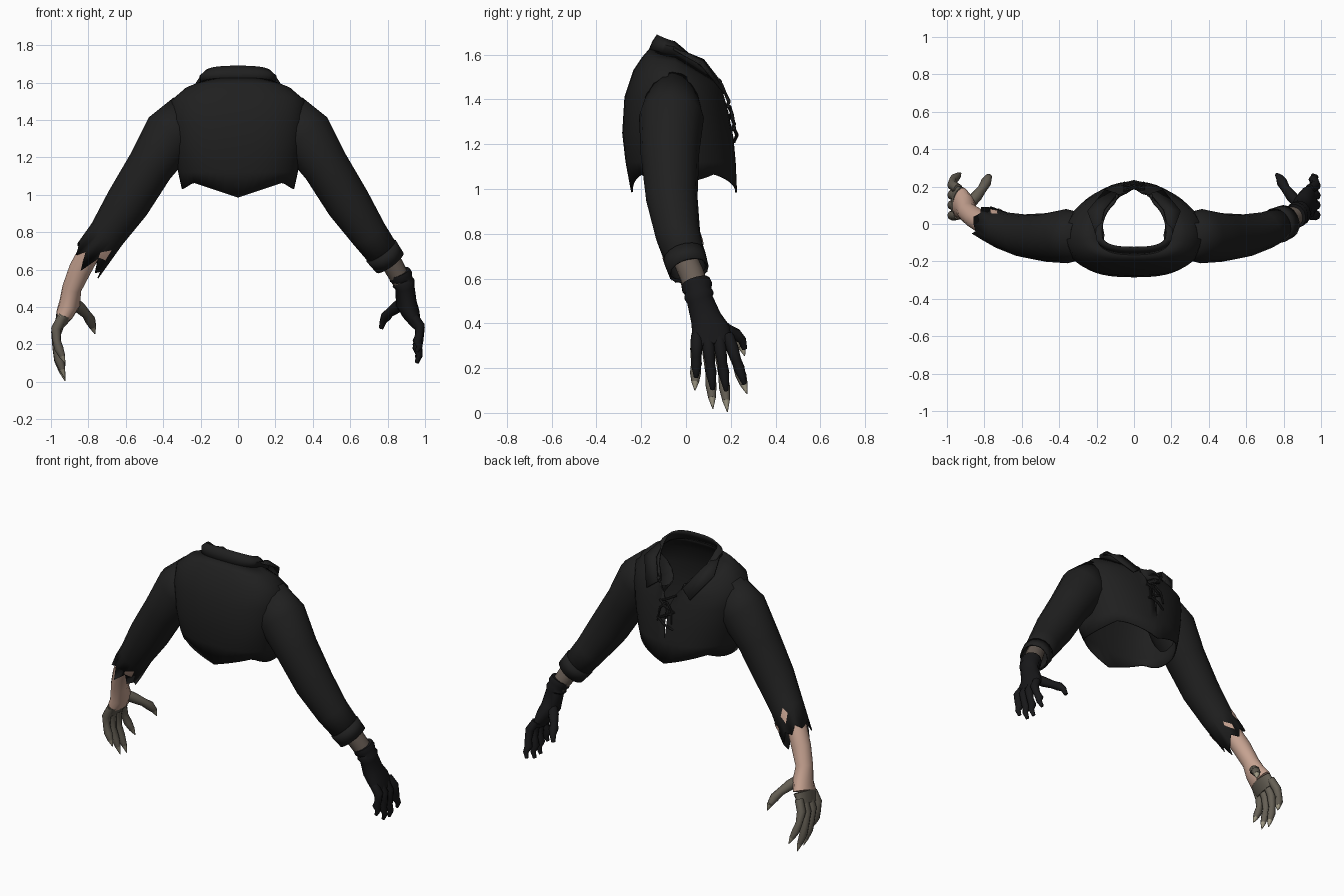
import bpy, bmesh
from math import sin, cos, pi, radians
from mathutils import Vector

if "Cube" in bpy.data.objects:
    bpy.data.objects.remove(bpy.data.objects["Cube"])


def material(name, r, g, b):
    m = bpy.data.materials.new(name)
    m.use_nodes = True
    m.diffuse_color = (r, g, b, 1)
    bsdf = m.node_tree.nodes["Principled BSDF"]
    bsdf.inputs["Base Color"].default_value = (r, g, b, 1)
    bsdf.inputs["Roughness"].default_value = 0.8
    return m


CLOTH = material("black cloth", .014, .014, .014)
GLOVE = material("glove black", .009, .009, .01)
SKIN = material("pale skin", .56, .36, .28)
GREY = material("grey brown skin", .13, .115, .09)
WRIST = material("brown wrist", .14, .11, .09)
NAIL = material("nail", .33, .30, .22)


def make(name, verts, faces, mat, thick=0, angle=50):
    me = bpy.data.meshes.new(name)
    me.from_pydata([tuple(v) for v in verts], [], faces)
    bm = bmesh.new()
    bm.from_mesh(me)
    bmesh.ops.remove_doubles(bm, verts=bm.verts, dist=0.0005)
    bmesh.ops.recalc_face_normals(bm, faces=bm.faces)
    bm.to_mesh(me)
    bm.free()
    me.materials.append(mat)
    me.polygons.foreach_set("use_smooth", [True] * len(me.polygons))
    me.set_sharp_from_angle(angle=radians(angle))
    ob = bpy.data.objects.new(name, me)
    bpy.context.collection.objects.link(ob)
    if thick:
        mod = ob.modifiers.new("thickness", "SOLIDIFY")
        mod.thickness = thick
        mod.offset = -1
    return ob


def rings_along(stations, side, n, jag=None):
    """Elliptical rings (x, y, z, in-plane radius, depth radius) along a path."""
    pts = [Vector(s[:3]) for s in stations]
    rings = []
    for i, (p, s) in enumerate(zip(pts, stations)):
        t = (pts[min(i + 1, len(pts) - 1)] - pts[max(i - 1, 0)]).normalized()
        u = Vector((0, 1, 0))
        u = (u - t * u.dot(t)).normalized()
        v = t.cross(u)
        ring = []
        for j in range(n):
            a = 2 * pi * j / n
            q = p + v * (s[3] * cos(a)) + u * (s[4] * sin(a))
            if jag and i == len(pts) - 1:
                q += t * jag[j]
            ring.append(Vector((q.x * side, q.y, q.z)))
        rings.append(ring)
    return rings


def tube(name, stations, mat, side=1, n=10, cap=True, thick=0, jag=None):
    rings = rings_along(stations, side, n, jag)
    faces = [(i * n + j, i * n + (j + 1) % n, (i + 1) * n + (j + 1) % n, (i + 1) * n + j)
             for i in range(len(rings) - 1) for j in range(n)]
    if cap:
        faces += [tuple(range(n)), tuple(range((len(rings) - 1) * n, len(rings) * n))]
    make(name, sum(rings, []), faces, mat, thick)
    return rings


# Shirt body: tilted open rings, split at the lacing
N = 48


def body_ring(hw, yn, yp, zn, zs, zp, gap, hem=False):
    ring = []
    for i in range(N + 1):
        a = pi / 2 + 2 * pi * i / N
        c, s = cos(a), sin(a)
        e = 0.75 if s < 0 else 0.95
        x = hw * abs(c) ** e
        y = -.05 + (yn + .05) * abs(s) ** e if s < 0 else -.05 + (yp + .05) * s ** e
        z = zs + ((zn if s < 0 else zp) - zs) * abs(s)
        if s > 0:
            x = max(x, gap)
        if hem:
            z = 1.065 - (.08 * (1 - x / .24) if x < .24 else .6 * (x - .24))
        ring.append((x if i > N // 2 else -x, y, z))
    return ring


def shell(name, params, mat, thick):
    rings = [body_ring(*p) for p in params]
    w = N + 1
    faces = [(i * w + j, i * w + j + 1, (i + 1) * w + j + 1, (i + 1) * w + j)
             for i in range(len(rings) - 1) for j in range(N)]
    make(name, sum(rings, []), faces, mat, thick)


neck = (.20, -.165, .155, 1.625, 1.60, 1.47, .09)
shell("shirt_body", [
    (.30, -.245, .228, 1, 1, 1, 0, True),
    (.32, -.27, .222, 1.12, 1.12, 1.12, 0),
    (.345, -.285, .212, 1.25, 1.25, 1.23, .007),
    (.365, -.275, .19, 1.41, 1.40, 1.34, .010),
    (.36, -.235, .168, 1.53, 1.50, 1.42, .045),
    (.28, -.195, .16, 1.59, 1.57, 1.45, .075),
    neck], CLOTH, .008)
shell("collar_stand", [neck, (.205, -.15, .155, 1.66, 1.635, 1.475, .095),
                       (.175, -.13, .15, 1.69, 1.66, 1.48, .10)], CLOTH, .01)

# Collar flaps folded over the chest
for s, label in ((1, "left"), (-1, "right")):
    flap = [(.195, -.08, 1.645), (.16, .08, 1.58), (.09, .165, 1.47), (.155, .185, 1.42), (.25, .07, 1.56)]
    make(label + "_collar_flap", [(s * x, y, z) for x, y, z in flap],
         [(0, 1, 4), (1, 2, 3, 4)], CLOTH, .01)

# Lacing across the split
for k in range(4):
    z = 1.24 + .05 * k
    y = .222 - .012 * k
    d = .03 * (-1) ** k
    tube("lace_%d" % k, [(-.055, y - .008, z - d, .007, .007), (0, y + .006, z, .008, .008),
                         (.055, y - .008, z + d, .007, .007)], CLOTH, n=6)
for s, label in ((1, "left"), (-1, "right")):
    tube(label + "_lace_end", [(.0, .195, 1.37, .007, .007), (.04, .208, 1.33, .007, .007),
                               (.05, .222, 1.25, .005, .005)], CLOTH, s, 6)

# Sleeves
SLEEVE = [(.25, -.06, 1.43, .13, .11), (.36, -.065, 1.32, .15, .145), (.47, -.072, 1.15, .125, .13),
          (.59, -.063, .955, .12, .115), (.70, -.035, .79, .10, .10)]
tube("left_sleeve", SLEEVE + [(.805, .01, .645, .085, .086)], CLOTH, 1, 16, False, .008)
tube("left_cuff", [(.765, -.008, .70, .097, .097), (.812, .012, .636, .09, .092)],
     CLOTH, 1, 16, False, .008)
TORN = [-.04, -.02, -.05, 0, -.03, .02, -.02, .02, .05, 0, .02, -.06, .05, -.05, 0, -.06]
torn = tube("right_torn_sleeve", SLEEVE + [(.80, .01, .65, .10, .09)], CLOTH, -1, 16, False, .006, TORN)


# Skin showing through tears in the sleeve
def tear(name, row, col, dr, dc, skew):
    def at(r, c):
        i, j = int(r), int(c)
        f, g = r - i, c - j
        lo, hi = torn[i], torn[i + 1]
        p = lo[j % 16].lerp(lo[(j + 1) % 16], g).lerp(hi[j % 16].lerp(hi[(j + 1) % 16], g), f)
        mid = (sum(lo, Vector()) / 16).lerp(sum(hi, Vector()) / 16, f)
        return mid + (p - mid) * 1.05
    pts = [at(row, col), at(row - dr, col - skew), at(row, col + dc), at(row + dr, col + skew), at(row, col - dc)]
    make(name, pts, [(0, 1, 2), (0, 2, 3), (0, 3, 4), (0, 4, 1)], SKIN)


tear("front_tear", 4.55, 10.6, .32, .7, .5)
tear("back_tear", 4.3, 3.0, .28, .6, .2)
tear("inner_tear", 4.55, 5.4, .18, .6, -.4)

# Bare right forearm and hand
ARM = [(.78, -.01, .72, .06, .06), (.845, .03, .60, .06, .058), (.888, .06, .50, .052, .054),
       (.90, .09, .42, .056, .07), (.925, .11, .365, .048, .088), (.955, .122, .30, .026, .088)]
tube("right_forearm", ARM[:5], SKIN, -1, 14)
tube("right_knuckles", ARM[4:], GREY, -1, 14)

# Gloved left hand and wrist
tube("left_wrist", [(.78, -.01, .70, .055, .055), (.83, .025, .62, .056, .056), (.88, .055, .53, .05, .055)],
     WRIST, 1, 14)
tube("left_glove", [(.862, .042, .585, .06, .066), (.872, .05, .56, .064, .07), (.88, .055, .542, .055, .06),
                    (.886, .058, .525, .062, .068), (.892, .062, .505, .052, .06)] + ARM[3:], GLOVE, 1, 14)


def digit(name, path, tip, radius, mat, side, nail):
    """Jointed finger ending in a claw or a rounded glove tip."""
    scale = (1, 1.05, .82, .95, .65)
    st = [(*p, radius * k, radius * k) for p, k in zip(path, scale)]
    end = (*tip, .002, .002) if nail else (*tip, radius * .4, radius * .4)
    if nail:
        tube(name, st, mat, side, 8)
        tube(name + "_nail", [st[-1], tuple((a + b) / 2 for a, b in zip(st[-1], end)), end], NAIL, side, 8)
    else:
        tube(name, st + [end], mat, side, 8)


# Fingers: base depth, tip depth, tip height on each hand
FINGERS = [("little", .048, .04, .10, .16), ("ring", .095, .12, .018, .105),
           ("middle", .145, .185, .004, .10), ("index", .188, .272, .085, .13)]
for side, label, mat in ((-1, "right", GREY), (1, "left", GLOVE)):
    bare = side < 0
    for name, yb, yt, zr, zl in FINGERS:
        z = zr if bare else zl
        tx = .925 if bare else .955
        if not bare:
            yt = yt * .93 + .008
        path = []
        for f, x in ((0, .94), (.25, .972), (.5, .97), (.68, .958), (.85, tx + .015)):
            path.append((x, yb + (yt - yb) * f, .345 + (z - .345) * f))
        digit("%s_%s_finger" % (label, name), path, (tx, yt, z), .026, mat, side, bare)
    lift = 0 if bare else .03
    thumb = [(.885, .10, .43), (.845, .145, .395), (.81, .19, .36 + lift * .3),
             (.79, .225, .33 + lift * .6), (.777, .25, .295 + lift)]
    digit(label + "_thumb", thumb, (.765, .262, .255 + lift), .03, mat, side, bare)
